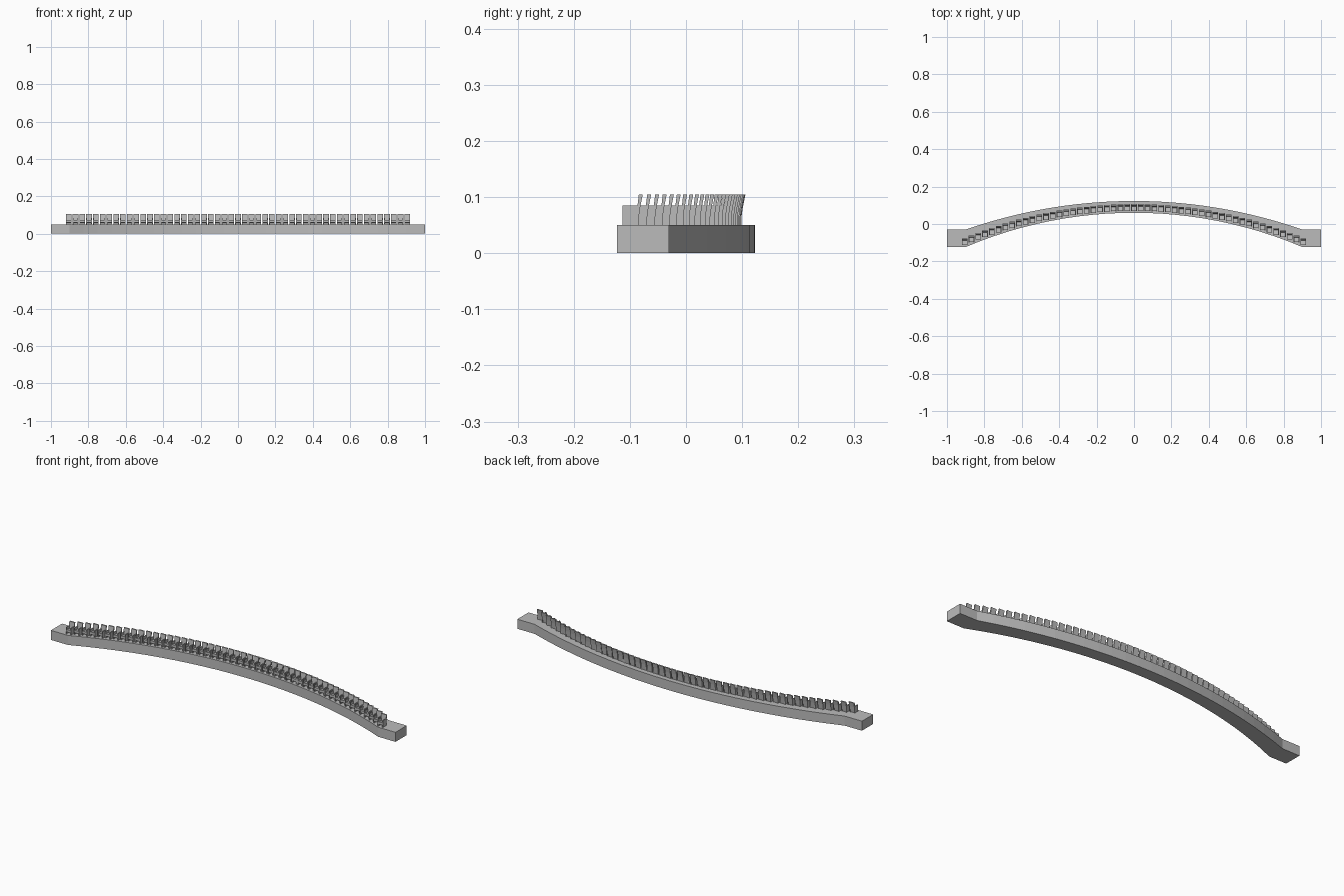
import bpy, bmesh

if "Cube" in bpy.data.objects:
    bpy.data.objects.remove(bpy.data.objects["Cube"])

grey = bpy.data.materials.new("light grey")
grey.diffuse_color = (0.5, 0.5, 0.5, 1)
grey.use_nodes = True
grey.node_tree.nodes["Principled BSDF"].inputs["Base Color"].default_value = grey.diffuse_color


def finish(bm, name):
    bmesh.ops.recalc_face_normals(bm, faces=bm.faces)
    me = bpy.data.meshes.new(name)
    bm.to_mesh(me)
    bm.free()
    me.materials.append(grey)
    ob = bpy.data.objects.new(name, me)
    bpy.context.collection.objects.link(ob)
    return ob


def arc_y(x, top, sag, half):
    """Height of a circular arc with given crown, sagitta and half chord."""
    r = (half * half + sag * sag) / (2 * sag)
    return top - r + (r * r - x * x) ** 0.5


# Curved platform: flat ends joined by an inner and an outer arc
N = 24
xs = [-0.9 + 1.8 * i / N for i in range(N + 1)]
stations = [(-1, -0.123, -0.03)]
stations += [(x, arc_y(x, 0.06, 0.183, 0.9), arc_y(x, 0.123, 0.153, 0.9)) for x in xs]
stations += [(1, -0.123, -0.03)]
bm = bmesh.new()
rings = [[bm.verts.new(p) for p in ((x, a, 0), (x, b, 0), (x, b, 0.05), (x, a, 0.05))]
         for x, a, b in stations]
for r, s in zip(rings, rings[1:]):
    for k in range(4):
        bm.faces.new((r[k], r[(k + 1) % 4], s[(k + 1) % 4], s[k]))
bm.faces.new(rings[0])
bm.faces.new(rings[-1])
finish(bm, "curved_platform")


def prism(bm, profile, x0, x1, y):
    """Extrude a (y, z) profile between two x positions."""
    a = [bm.verts.new((x0, y + p, z)) for p, z in profile]
    b = [bm.verts.new((x1, y + p, z)) for p, z in profile]
    n = len(profile)
    for k in range(n):
        bm.faces.new((a[k], a[(k + 1) % n], b[(k + 1) % n], b[k]))
    bm.faces.new(a)
    bm.faces.new(b)


# Row of seats following the inner arc
ARM = [(0, 0.05), (0.029, 0.05), (0.029, 0.085), (0, 0.085)]
CUSHION = [(0.001, 0.06), (0.026, 0.058), (0.026, 0.07), (0.001, 0.073)]
BACK = [(0.022, 0.05), (0.027, 0.05), (0.031, 0.08), (0.036, 0.105),
        (0.029, 0.105), (0.026, 0.08)]
COUNT, W, T = 51, 0.015, 0.004
arms, cushions, backs = bmesh.new(), bmesh.new(), bmesh.new()
for i in range(COUNT):
    x = -0.905 + 1.81 * i / (COUNT - 1)
    y = arc_y(x, 0.07, 0.183, 0.905)
    prism(arms, ARM, x - W, x - W + T, y)
    prism(arms, ARM, x + W - T, x + W, y)
    prism(cushions, CUSHION, x - W + T, x + W - T, y)
    prism(backs, BACK, x - W, x + W, y)
finish(arms, "seat_arms")
finish(cushions, "seat_cushions")
finish(backs, "seat_backs")
